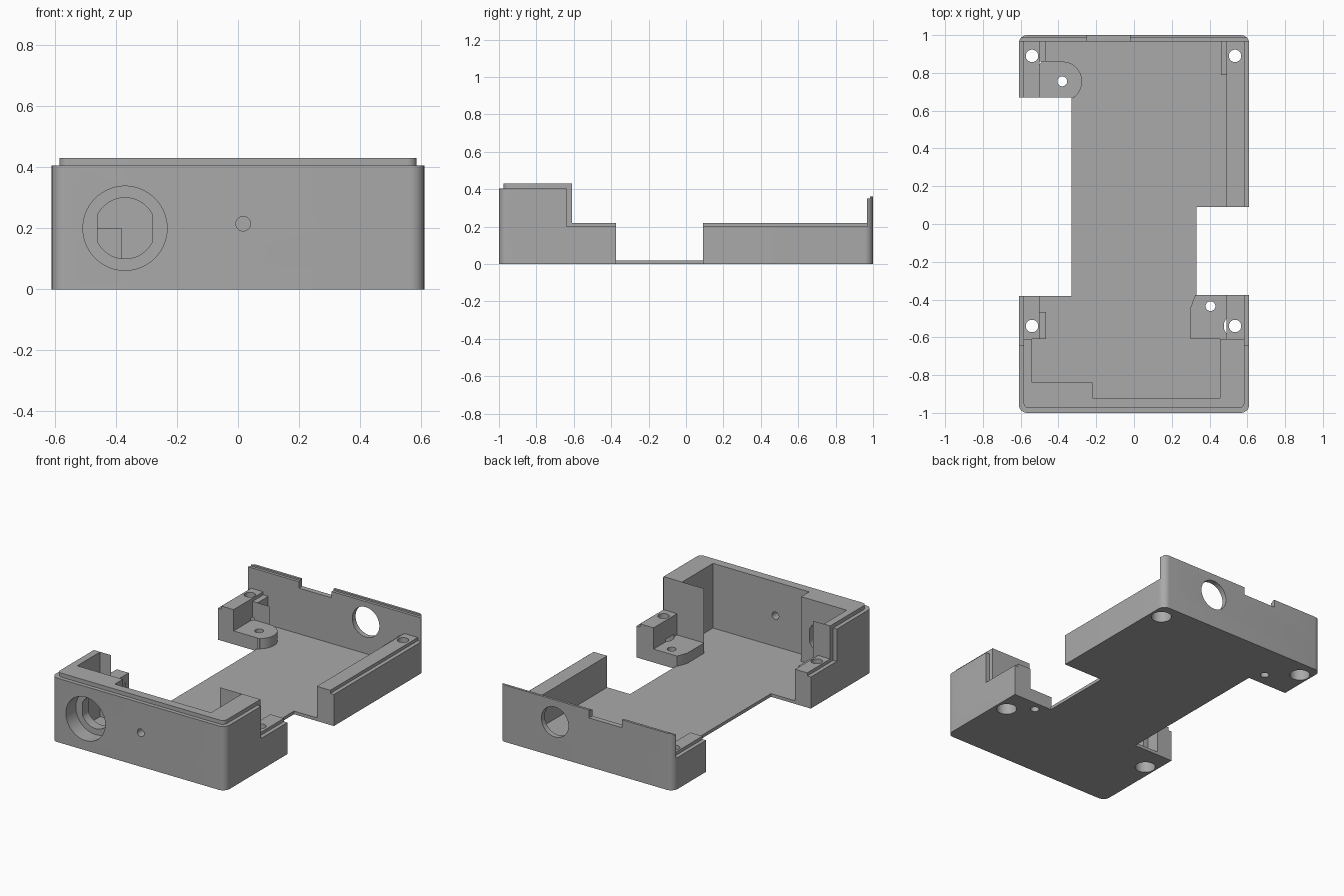
import bpy, bmesh, math
from mathutils import Matrix

if "Cube" in bpy.data.objects:
    bpy.data.objects.remove(bpy.data.objects["Cube"])

grey = bpy.data.materials.new("plain grey")
grey.use_nodes = True
grey.diffuse_color = (0.4, 0.4, 0.4, 1)
grey.node_tree.nodes["Principled BSDF"].inputs["Base Color"].default_value = (0.4, 0.4, 0.4, 1)

TURN = {"z": Matrix(),
        "y": Matrix(((1, 0, 0, 0), (0, 0, 1, 0), (0, 1, 0, 0), (0, 0, 0, 1))),
        "x": Matrix(((0, 0, 1, 0), (1, 0, 0, 0), (0, 1, 0, 0), (0, 0, 0, 1)))}


def prism(points, low, high, axis="z", name="part"):
    """Extrude a flat outline from low to high along an axis."""
    bm = bmesh.new()
    base = bm.faces.new([bm.verts.new((a, b, low)) for a, b in points])
    top = bmesh.ops.extrude_face_region(bm, geom=[base])["geom"]
    bmesh.ops.translate(bm, vec=(0, 0, high - low),
                        verts=[v for v in top if isinstance(v, bmesh.types.BMVert)])
    bm.transform(TURN[axis])
    bmesh.ops.recalc_face_normals(bm, faces=bm.faces)
    mesh = bpy.data.meshes.new(name)
    bm.to_mesh(mesh)
    bm.free()
    obj = bpy.data.objects.new(name, mesh)
    bpy.context.collection.objects.link(obj)
    return obj


def box(x0, x1, y0, y1, z0, z1=1):
    return prism([(x0, y0), (x1, y0), (x1, y1), (x0, y1)], z0, z1)


def circle(a, b, r, flat=None, n=48):
    """Round outline, optionally with two flattened sides."""
    flat = flat or r
    pts = []
    for i in range(n):
        t = math.tau * (i + 0.5) / n
        p = (a + max(-flat, min(flat, r * math.cos(t))), b + r * math.sin(t))
        pts.append(p)
    return pts


def outline(x, y0, y1, front=0, back=0, n=8):
    """Rectangle with separate front and back corner radii."""
    pts = []
    for cx, cy, r, start in ((x, y1, back, 0), (-x, y1, back, 1),
                             (-x, y0, front, 2), (x, y0, front, 3)):
        sx, sy = (1 if cx > 0 else -1), (1 if start < 2 else -1)
        for i in range(n + 1 if r else 1):
            t = math.pi / 2 * (start + i / n)
            pts.append((cx - sx * r + r * math.cos(t), cy - sy * r + r * math.sin(t))
                       if r else (cx, cy))
    return pts


def combine(target, tool, operation):
    mod = target.modifiers.new("join", "BOOLEAN")
    mod.operation, mod.solver, mod.object = operation, "EXACT", tool
    graph = bpy.context.evaluated_depsgraph_get()
    mesh = bpy.data.meshes.new_from_object(target.evaluated_get(graph))
    target.modifiers.clear()
    target.data = mesh
    bpy.data.objects.remove(tool)


def add(tool):
    combine(body, tool, "UNION")


def cut(tool):
    combine(body, tool, "DIFFERENCE")


# Solid tray with its stepped lip
R, W, L = 0.045, 0.61, 0.585
body = prism(outline(W, -1, 1, R, R), 0, 0.20, name="enclosure_base")
add(prism(outline(L, -0.975, 0.975, 0.03), 0.1, 0.22))

# Tall front housing with raised lip
add(prism(outline(W, -1, -0.64, R), 0.1, 0.405))
add(prism(outline(L, -0.975, -0.61, 0.03), 0.1, 0.43))

# Back wall, its outer ridge and notch
wall = prism(outline(W, 0.5, 1, 0, R), 0.1, 0.36)
combine(wall, box(-1, 1, 0.4, 0.967, 0), "DIFFERENCE")
combine(wall, box(-1, 1, 0.9, 0.985, 0.35), "DIFFERENCE")
add(wall)
cut(box(-0.25, -0.02, 0.9, 1.1, 0.31))

# Interior pockets down to the floor, screw bosses left standing
FLOOR, TAB = 0.02, 0.085
for pocket in ((-0.5, 0.49, -0.61, 0.967, 0.2),
               (-0.22, 0.455, -0.92, -0.61, FLOOR),
               (-0.54, 0.455, -0.84, -0.61, FLOOR),
               (-0.465, 0.30, -0.62, -0.40, FLOOR),
               (-0.5, 0.30, -0.465, 0.67, FLOOR),
               (0.25, 0.49, -0.375, 0.79, FLOOR),
               (0.29, 0.49, -0.61, -0.37, TAB),
               (-0.38, 0.46, 0.60, 0.967, FLOOR),
               (-0.465, -0.30, 0.86, 0.967, FLOOR),
               (-0.5, -0.37, 0.66, 0.86, TAB)):
    cut(box(*pocket))
cut(prism([(0.28, -0.36), (0.28, -0.44), (0.30, -0.44), (0.325, -0.375), (0.325, -0.36)], FLOOR, 1))

# Rounded mounting tab
add(prism(circle(-0.38, 0.755, 0.105), 0.01, TAB))
add(box(-0.40, -0.315, 0.67, 0.76, 0.01, TAB))

# Side openings
cut(box(-1, -0.33, -0.38, 0.67, -1))
cut(box(0.33, 1, -0.375, 0.09, -1))

# Countersunk corner screw holes and small tab holes
for x in (-0.54, 0.535):
    for y in (-0.54, 0.89):
        cut(prism(circle(x, y, 0.033, n=24), -1, 1))
        cut(prism(circle(x, y, 0.06, n=32), -1, 0.1))
for x, y in ((-0.38, 0.755), (0.405, -0.435)):
    cut(prism(circle(x, y, 0.026, n=24), -1, 1))

# Front socket, right socket, front pin hole and back port
cut(prism(circle(-0.37, 0.2, 0.138), -1.1, -0.9, "y"))
cut(prism(circle(-0.37, 0.2, 0.1, 0.09), -1.1, -0.8, "y"))
cut(prism(circle(-0.785, 0.205, 0.138), 0.51, 0.7, "x"))
cut(prism(circle(-0.785, 0.205, 0.1, 0.088), 0.4, 0.7, "x"))
cut(prism(circle(0.017, 0.215, 0.024, n=24), -1.1, -0.8, "y"))
cut(prism(circle(0.22, 0.22, 0.095), 0.9, 1.1, "y"))

# Curved relief on the inside of the front wall
cut(prism(circle(-0.785, 0.205, 0.16), 0.035, 0.45, "x"))

body.data.materials.clear()
body.data.materials.append(grey)
for face in body.data.polygons:
    face.material_index = 0
bpy.ops.object.select_all(action="DESELECT")
body.select_set(True)
bpy.context.view_layer.objects.active = body
bpy.ops.object.shade_smooth_by_angle(angle=math.radians(30))
